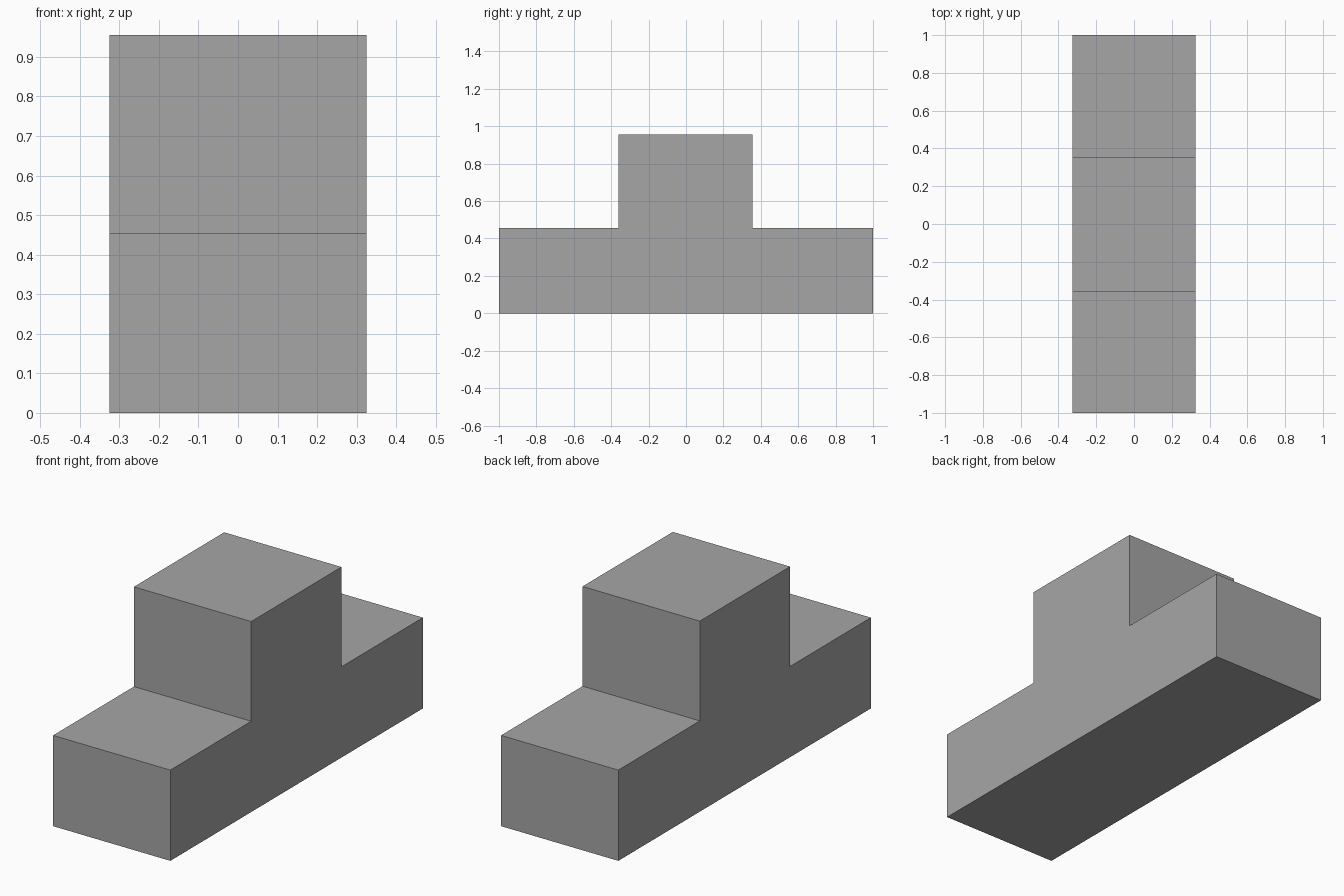
import bpy
import bmesh

cube = bpy.data.objects.get("Cube")
if cube:
    bpy.data.objects.remove(cube, do_unlink=True)

# Plain grey finish
grey = bpy.data.materials.new("plain_grey")
grey.use_nodes = True
colour = (0.38, 0.38, 0.38, 1)
grey.diffuse_color = colour
grey.node_tree.nodes["Principled BSDF"].inputs["Base Color"].default_value = colour

# Side profile (y, z) of the long base with its raised middle step
half_width = 0.325
base_top, step_top = 0.455, 0.955
step_front, step_back = -0.36, 0.355
profile = [(-1, 0), (1, 0), (1, base_top), (step_back, base_top),
           (step_back, step_top), (step_front, step_top),
           (step_front, base_top), (-1, base_top)]

# Extrude the profile across the width
bm = bmesh.new()
side = bm.faces.new([bm.verts.new((-half_width, y, z)) for y, z in profile])
extruded = bmesh.ops.extrude_face_region(bm, geom=[side], use_keep_orig=True)
moved = [v for v in extruded["geom"] if isinstance(v, bmesh.types.BMVert)]
bmesh.ops.translate(bm, verts=moved, vec=(2 * half_width, 0, 0))
bmesh.ops.recalc_face_normals(bm, faces=bm.faces)

mesh = bpy.data.meshes.new("stepped_block")
bm.to_mesh(mesh)
bm.free()
mesh.materials.append(grey)
block = bpy.data.objects.new("stepped_block", mesh)
bpy.context.collection.objects.link(block)
